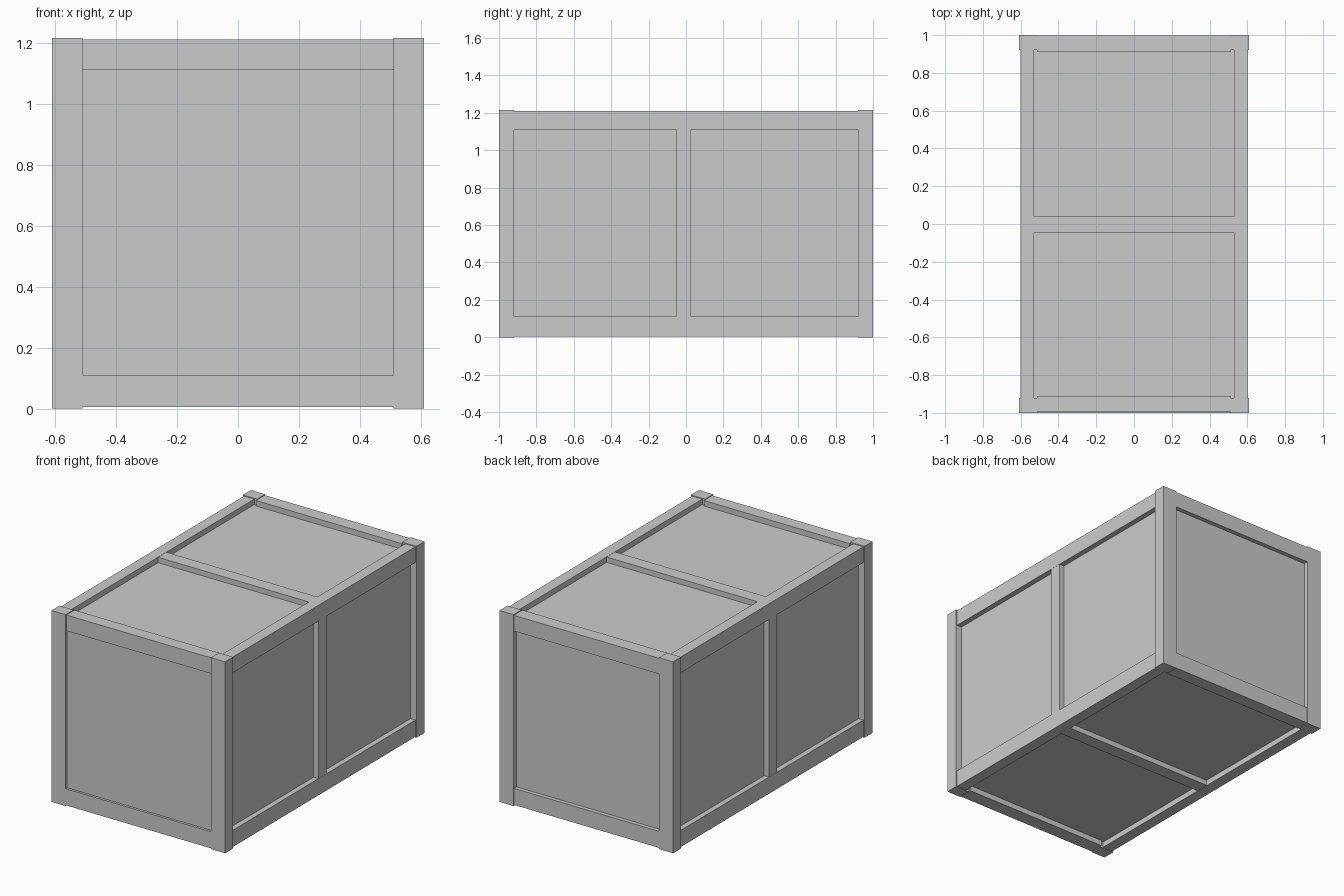
import bpy

if "Cube" in bpy.data.objects:
    bpy.data.objects.remove(bpy.data.objects["Cube"])


def box(name, lo, hi):
    """Axis-aligned box between two corners."""
    x0, y0, z0 = lo
    x1, y1, z1 = hi
    verts = [(x, y, z) for x in (x0, x1) for y in (y0, y1) for z in (z0, z1)]
    faces = [(0, 1, 3, 2), (4, 6, 7, 5), (0, 4, 5, 1),
             (2, 3, 7, 6), (0, 2, 6, 4), (1, 5, 7, 3)]
    mesh = bpy.data.meshes.new(name)
    mesh.from_pydata(verts, [], faces)
    obj = bpy.data.objects.new(name, mesh)
    bpy.context.collection.objects.link(obj)
    return obj


def mirrored(name, lo, hi):
    """Box on the +x side, mirrored to the -x side."""
    obj = box(name, lo, hi)
    obj.modifiers.new("mirror", 'MIRROR').use_axis[0] = True
    return obj


# Recessed panels enclosing the crate
box("panel_body", (-0.568, -0.985, 0.04), (0.568, 0.97, 1.175))

# Corner posts
mirrored("front_post", (0.51, -1.0, 0.0), (0.61, -0.92, 1.215))
mirrored("back_post", (0.51, 0.92, 0.0), (0.61, 1.0, 1.215))

# Long rails along both sides
for label, z0, z1 in (("bottom", 0.004, 0.11), ("top", 1.11, 1.21)):
    mirrored(label + "_side_rail", (0.53, -0.92, z0), (0.602, 0.92, z1))

# Cross rails at the front and back
box("front_bottom_rail", (-0.51, -1.0, 0.005), (0.51, -0.91, 0.11))
box("front_top_rail", (-0.51, -0.993, 1.11), (0.51, -0.91, 1.21))
box("back_bottom_rail", (-0.51, 0.91, 0.005), (0.51, 0.995, 0.11))
box("back_top_rail", (-0.51, 0.91, 1.11), (0.51, 0.998, 1.21))

# Middle braces on the sides, top and bottom
mirrored("side_brace", (0.54, -0.052, 0.11), (0.601, 0.028, 1.11))
box("top_brace", (-0.53, -0.045, 1.15), (0.53, 0.04, 1.209))
box("bottom_brace", (-0.53, -0.045, 0.006), (0.53, 0.04, 0.06))
